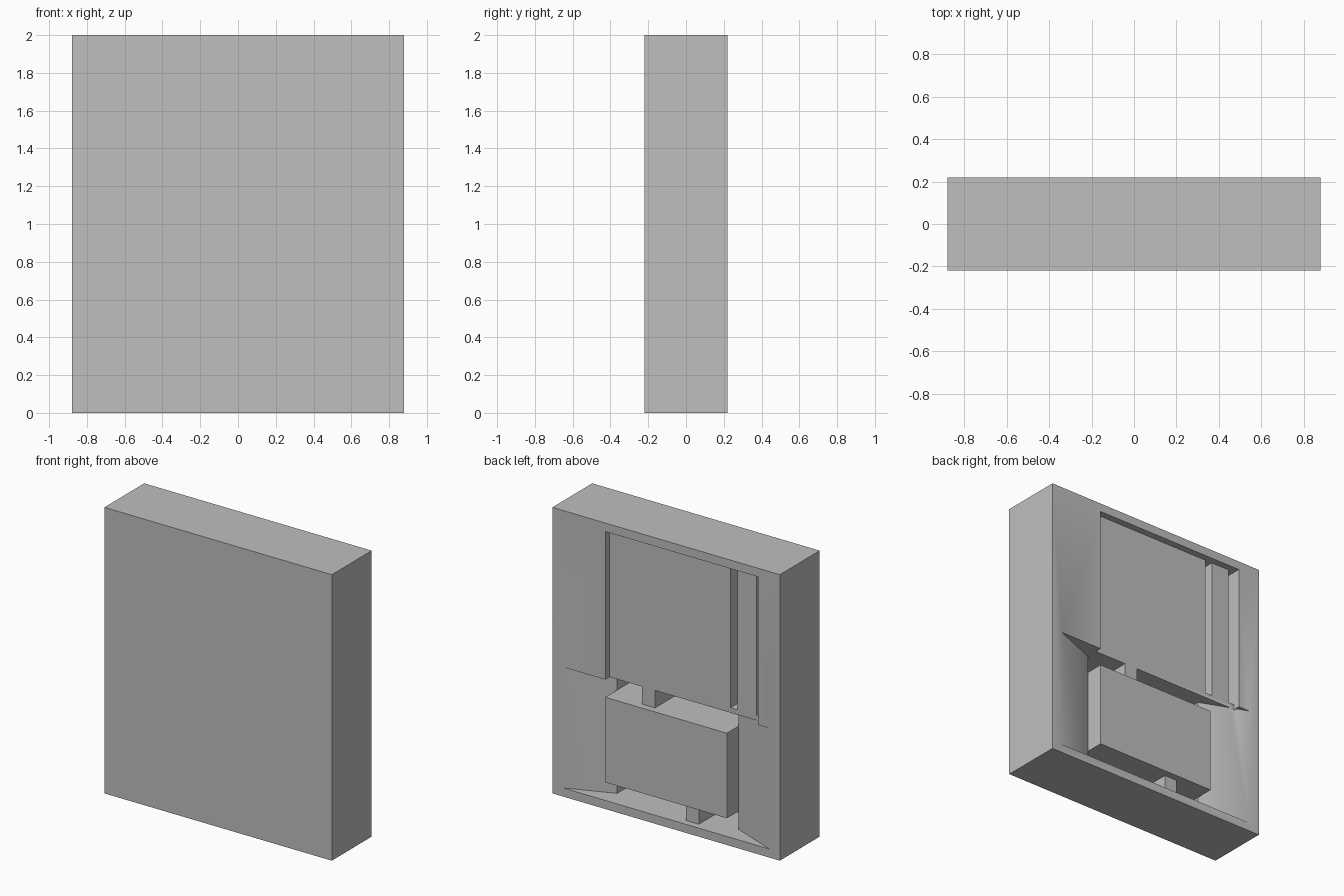
import bpy
import bmesh
import math

cube = bpy.data.objects.get("Cube")
if cube:
    bpy.data.objects.remove(cube, do_unlink=True)

grey = bpy.data.materials.new("plain_grey")
grey.use_nodes = True
grey.diffuse_color = (0.52, 0.52, 0.52, 1)
grey.node_tree.nodes["Principled BSDF"].inputs["Base Color"].default_value = (0.52, 0.52, 0.52, 1)

BACK = 0.22       # y of the rear face
DEPTH = 0.34      # how far the deep recesses reach in
SHALLOW = 0.048   # depth of the panel recess
HALF = 0.47       # half width of panel and bin
LIP = 0.905       # height between panel and bin bay


def prism(name, outline, z0, z1):
    """Extrude an outline of (x, depth behind the rear face) from z0 to z1."""
    bm = bmesh.new()
    face = bm.faces.new([bm.verts.new((x, BACK - d, z0)) for x, d in outline])
    top = bmesh.ops.extrude_face_region(bm, geom=[face])["geom"]
    bmesh.ops.translate(bm, vec=(0, 0, z1 - z0),
                        verts=[v for v in top if isinstance(v, bmesh.types.BMVert)])
    bmesh.ops.recalc_face_normals(bm, faces=bm.faces)
    mesh = bpy.data.meshes.new(name)
    bm.to_mesh(mesh)
    bm.free()
    mesh.materials.append(grey)
    obj = bpy.data.objects.new(name, mesh)
    bpy.context.collection.objects.link(obj)
    return obj


def block(name, x0, x1, d0, d1, z0, z1):
    return prism(name, [(x0, d0), (x1, d0), (x1, d1), (x0, d1)], z0, z1)


def select(obj):
    bpy.ops.object.select_all(action="DESELECT")
    obj.select_set(True)
    bpy.context.view_layer.objects.active = obj


def carve(target, cutter):
    cutter.hide_render = True
    mod = target.modifiers.new("carve", "BOOLEAN")
    mod.operation = "DIFFERENCE"
    mod.solver = "EXACT"
    mod.object = cutter
    select(target)
    bpy.ops.object.modifier_apply(modifier=mod.name)
    bpy.data.objects.remove(cutter, do_unlink=True)


# Cabinet
cabinet = block("cabinet", -0.88, 0.88, 0, 2 * BACK, 0, 2)

# Bay with splayed sides leading into a deep pocket
carve(cabinet, prism("bay_cutter", [
    (-0.83, -0.0118), (-0.8, 0), (-HALF, 0.13), (-HALF, DEPTH),
    (HALF, DEPTH), (HALF, 0.13), (0.8, 0), (0.83, -0.0118)], 0.06, LIP))

# Shallow panel recess, open to the bay below
carve(cabinet, block("panel_cutter", -0.71, HALF, -0.05, SHALLOW, LIP - 0.01, 1.94))

# Deep grooves on both sides of the narrow strip
for x0, x1 in ((-0.52, -0.465), (-0.71, -0.664)):
    carve(cabinet, block("groove_cutter", x0, x1, -0.05, DEPTH, 0.94, 1.94))

select(cabinet)
bpy.ops.object.shade_smooth_by_angle(angle=math.radians(30))

# Bin and the two tabs that hold it
block("bin", -HALF, HALF, 0, DEPTH, 0.187, 0.782)
block("upper_tab", 0.12, 0.22, SHALLOW, DEPTH, 0.782, LIP)
block("lower_tab", -0.22, -0.12, SHALLOW, DEPTH, 0.06, 0.187)
